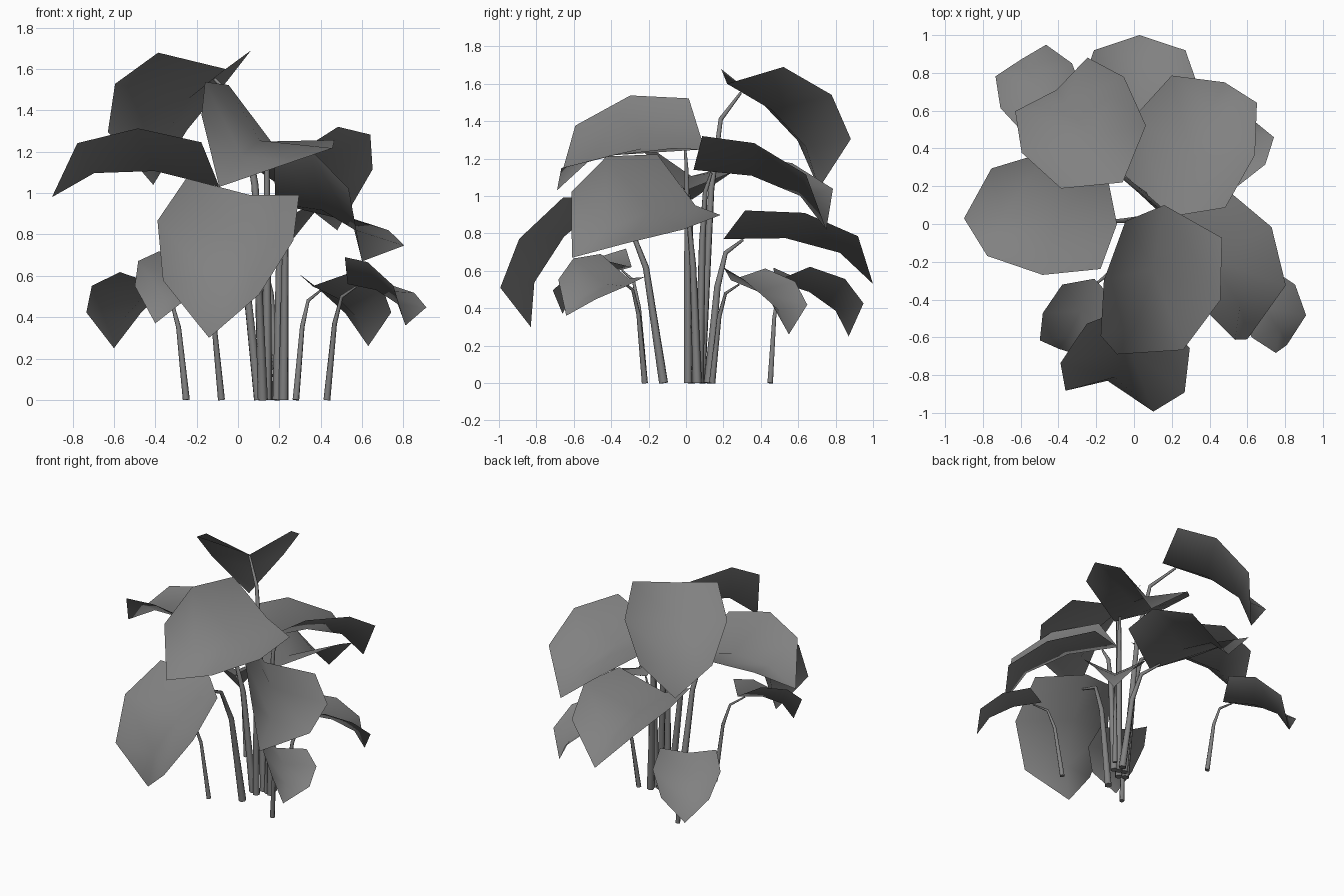
import bpy, bmesh
from mathutils import Vector

if "Cube" in bpy.data.objects:
    bpy.data.objects.remove(bpy.data.objects["Cube"])

# Leaf template in units of its length: (along, half width, height)
# one centre vein point and one mirrored edge point per row; rows close on the tip
VEIN = [(0, 0), (0.38, 0.12), (0.74, 0.13)]
EDGE = [(0.08, 0.34, 0.215), (0.45, 0.41, 0.31), (0.82, 0.29, 0.265)]

# name: leaf base, leaf tip, sideways direction, stem foot (x, y)
LEAVES = {
    "left":        ((-.09, .00, 1.03), (-.90, .03, .98), (0, -1, .18), (.10, .03)),
    "top_back":    ((-.06, .22, 1.60), (-.41, .71, 1.04), (-.5, -.36, -.02), (.15, .08)),
    "right_back":  ((.20, .04, 1.14), (.48, .75, .82), (-.5, .15, -.08), (.19, .07)),
    "top_front":   ((.16, .10, 1.25), (-.09, -.69, 1.03), (.6, -.17, -.34), (.14, .01)),
    "right_front": ((.18, .05, .95), (.60, -.61, .67), (.3, .33, -.31), (.22, .06)),
    "low_front":   ((.06, -.41, .99), (-.14, -.83, .30), (.75, -.12, -.02), (.12, -.12)),
    "low_back":    ((.03, .20, .77), (.03, 1.0, .53), (-1, 0, 0), (.20, .12)),
    "small_right_front": ((.53, -.31, .56), (.81, -.64, .36), (.75, .66, -.5), (.43, -.22)),
    "small_left_front":  ((-.21, -.29, .62), (-.40, -.66, .37), (.8, -.42, -.25), (-.08, -.22)),
    "small_left_back":   ((-.36, .48, .545), (-.60, .87, .25), (-.74, -.48, 0), (-.25, .45)),
    "small_right_back":  ((.36, .24, .55), (.63, .55, .26), (-1, 1, -.1), (.28, .14)),
}

GREY = bpy.data.materials.new("dark_grey")
GREY.diffuse_color = (0.22, 0.22, 0.22, 1)
GREY.use_nodes = True
GREY.node_tree.nodes["Principled BSDF"].inputs["Base Color"].default_value = GREY.diffuse_color


def add_object(name, data):
    data.materials.append(GREY)
    bpy.context.collection.objects.link(bpy.data.objects.new(name, data))


def make_leaf(name, base, tip, side):
    """Folded heart-shaped leaf laid from base to tip; returns the stem joint."""
    base, tip, side = Vector(base), Vector(tip), Vector(side)
    size = (tip - base).length
    d = (tip - base).normalized()
    side = (side - d * side.dot(d)).normalized()
    up = d.cross(side)

    def place(a, w, h):
        return base + size * (a * d + w * side + h * up)

    bm = bmesh.new()
    rows = [[bm.verts.new(place(a, -w, h)), bm.verts.new(place(va, 0, vh)),
             bm.verts.new(place(a, w, h))]
            for (va, vh), (a, w, h) in zip(VEIN, EDGE)]
    end = bm.verts.new(tip)
    for r0, r1 in zip(rows, rows[1:]):
        for i in range(2):
            bm.faces.new((r0[i], r0[i + 1], r1[i + 1], r1[i]))
    for i in range(2):
        bm.faces.new((rows[-1][i], rows[-1][i + 1], end))
    bm.normal_update()
    if sum(f.normal.dot(up) for f in bm.faces) < 0:
        bmesh.ops.reverse_faces(bm, faces=bm.faces)
    for f in bm.faces:
        f.smooth = True
    mesh = bpy.data.meshes.new(name)
    bm.to_mesh(mesh)
    bm.free()
    add_object(name, mesh)
    return place(0.12, 0, 0.03), size


def make_stem(name, foot, top, radius):
    """Tapered stalk that rises nearly straight, then bends to the leaf."""
    foot = Vector((foot[0], foot[1], 0))
    curve = bpy.data.curves.new(name, 'CURVE')
    curve.dimensions = '3D'
    curve.bevel_depth = radius
    curve.bevel_resolution = 1
    curve.use_fill_caps = True
    spline = curve.splines.new('POLY')
    spline.points.add(3)
    steps = [(0, 0, 1), (.26, .67, .7), (.5, .91, .5), (1, 1, .3)]
    for p, (out, rise, r) in zip(spline.points, steps):
        pos = foot.lerp(top, out)
        p.co = (pos.x, pos.y, top.z * rise, 1)
        p.radius = r
    spline.use_smooth = True
    add_object(name, curve)


# Leaves with their stems
for part, (base, tip, side, foot) in LEAVES.items():
    joint, size = make_leaf(part + "_leaf", base, tip, side)
    make_stem(part + "_stem", foot, joint, 0.025 if size > 0.6 else 0.017)
